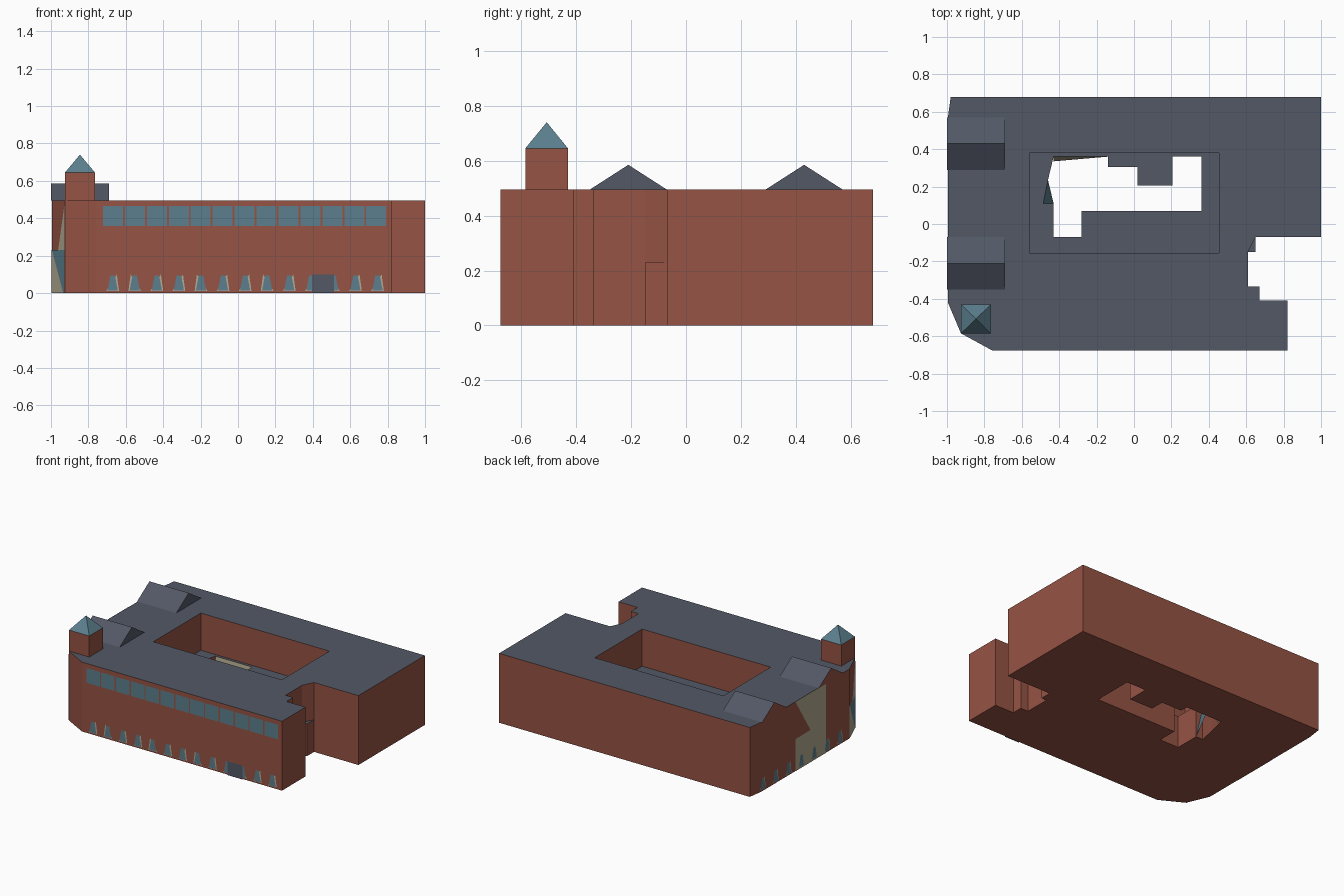
import bpy, bmesh
from mathutils import Vector

if "Cube" in bpy.data.objects:
    bpy.data.objects.remove(bpy.data.objects["Cube"])


def material(name, r, g, b):
    m = bpy.data.materials.new(name)
    m.diffuse_color = (r, g, b, 1)
    m.use_nodes = True
    m.node_tree.nodes["Principled BSDF"].inputs["Base Color"].default_value = m.diffuse_color
    return m


BRICK = material("brick red", 0.305, 0.087, 0.058)
SLATE = material("slate grey", 0.084, 0.098, 0.130)
TEAL = material("teal glass", 0.107, 0.212, 0.270)
BEIGE = material("beige stone", 0.445, 0.402, 0.283)

ROOF, FLOOR = 0.495, 0.23


def add(name, bm, *mats):
    mesh = bpy.data.meshes.new(name)
    bm.to_mesh(mesh)
    bm.free()
    for m in mats:
        mesh.materials.append(m)
    ob = bpy.data.objects.new(name, mesh)
    bpy.context.collection.objects.link(ob)
    return ob


def prism(name, outline, z0, z1, *mats):
    """Extrude a flat outline upwards."""
    bm = bmesh.new()
    face = bm.faces.new([bm.verts.new((x, y, z0)) for x, y in outline])
    ext = bmesh.ops.extrude_face_region(bm, geom=[face])["geom"]
    tops = [v for v in ext if isinstance(v, bmesh.types.BMVert)]
    bmesh.ops.translate(bm, verts=tops, vec=(0, 0, z1 - z0))
    bmesh.ops.recalc_face_normals(bm, faces=bm.faces)
    return add(name, bm, *mats)


def wall_plates(name, p, q, shapes, mat, gap):
    """Flat shapes in (along wall, height) just outside the wall from p to q."""
    p, q = Vector(p), Vector(q)
    d = (q - p).normalized()
    out = Vector((d.y, -d.x)) * gap
    bm = bmesh.new()
    for shape in shapes:
        pts = [(p + d * u + out, z) for u, z in shape]
        bm.faces.new([bm.verts.new((w.x, w.y, z)) for w, z in pts])
    return add(name, bm, mat)


def triangle(name, pts, mat):
    bm = bmesh.new()
    bm.faces.new([bm.verts.new(p) for p in pts])
    return add(name, bm, mat)


# Main block, with an upper courtyard and a smaller, stepped one below it
outline = [(-0.98, 0.68), (-0.995, 0.57), (-0.995, -0.42), (-0.925, -0.585),
           (-0.76, -0.675), (0.82, -0.675), (0.82, -0.41), (0.67, -0.41),
           (0.67, -0.335), (0.61, -0.335), (0.61, -0.15), (0.65, -0.15),
           (0.65, -0.07), (1.0, -0.07), (1.0, 0.68)]
upper_court = [(-0.56, -0.155), (0.455, -0.155), (0.455, 0.38), (-0.56, 0.38)]
lower_court = [(-0.43, -0.07), (-0.28, -0.07), (-0.28, 0.07), (0.36, 0.07),
               (0.36, 0.36), (0.205, 0.36), (0.205, 0.205), (0.02, 0.205),
               (0.02, 0.305), (-0.14, 0.305), (-0.14, 0.36), (-0.43, 0.36),
               (-0.46, 0.235), (-0.485, 0.11), (-0.43, 0.11)]
east_nick = [(0.65, -0.07), (0.61, -0.15), (0.64, -0.2), (0.7, -0.12)]

building = prism("main_building", outline, 0, ROOF, BRICK, SLATE)
cutters = [prism("upper_court_cutter", upper_court, FLOOR, 1),
           prism("lower_court_cutter", lower_court, -0.5, 0.4),
           prism("east_nick_cutter", east_nick, FLOOR, 1)]
for c in cutters:
    c.hide_render = True
    mod = building.modifiers.new(c.name, "BOOLEAN")
    mod.operation, mod.solver, mod.object = "DIFFERENCE", "EXACT", c
graph = bpy.context.evaluated_depsgraph_get()
cut_mesh = bpy.data.meshes.new_from_object(building.evaluated_get(graph))
building.modifiers.clear()
building.data = cut_mesh
cut_mesh.materials.clear()
cut_mesh.materials.append(BRICK)
cut_mesh.materials.append(SLATE)
for f in cut_mesh.polygons:
    f.material_index = 1 if f.normal.z > 0.5 else 0
for c in cutters:
    bpy.data.objects.remove(c)

# Slanted pieces inside the lower courtyard
triangle("court_skylight", [(-0.485, 0.11, 0.229), (-0.43, 0.11, 0.0),
                            (-0.46, 0.235, 0.229)], TEAL)
triangle("court_stone_slope", [(-0.43, 0.36, 0.229), (-0.43, 0.335, 0.0),
                               (-0.14, 0.36, 0.229)], BEIGE)

# Two gabled roofs on the west side, with brick west ends
for name, yc in (("south_gable", -0.21), ("north_gable", 0.43)):
    bm = bmesh.new()
    ends = [[bm.verts.new((x, yc + dy, z)) for dy, z in
             ((-0.14, ROOF), (0.14, ROOF), (0, 0.585))] for x in (-1.0, -0.69)]
    bm.faces.new(ends[0]).material_index = 1
    bm.faces.new(ends[1])
    for i, j in ((1, 2), (2, 0)):
        bm.faces.new([ends[0][i], ends[0][j], ends[1][j], ends[1][i]])
    bmesh.ops.recalc_face_normals(bm, faces=bm.faces)
    add(name, bm, SLATE, BRICK)

# Corner tower with pyramid roof
tower = [(-0.925, -0.585), (-0.765, -0.585), (-0.765, -0.43), (-0.925, -0.43)]
prism("tower", tower, ROOF, 0.645, BRICK)
bm = bmesh.new()
base = [bm.verts.new((x, y, 0.645)) for x, y in tower]
apex = bm.verts.new((-0.845, -0.507, 0.74))
for i in range(4):
    bm.faces.new([base[i], base[(i + 1) % 4], apex])
add("tower_roof", bm, TEAL)

# Front wall: upper row of panes, lower row of tapered windows with stone edges
front = ((0, -0.675), (1, -0.675))
PITCH = 0.1173
panes = []
for i in range(13):
    a = -0.722 + i * PITCH
    panes.append([(a, 0.36), (a + 0.107, 0.36), (a + 0.107, 0.465), (a, 0.465)])
wall_plates("upper_windows", *front, panes, TEAL, 0.005)


def tapered(u):
    return [(u - 0.027, 0.015), (u + 0.027, 0.015), (u + 0.012, 0.095), (u - 0.012, 0.095)]


def stone_edge(u, side):
    pts = [(u - 0.034, 0.012), (u + 0.034, 0.012), (u + side * 0.022, 0.1)]
    return pts


centres = [-0.67 + i * 0.118 for i in range(13)]
wall_plates("lower_window_edges", *front,
            [stone_edge(u, -1 if i % 3 == 1 else 1) for i, u in enumerate(centres)],
            BEIGE, 0.003)
wall_plates("lower_windows", *front, [tapered(u) for u in centres], TEAL, 0.005)
wall_plates("front_door", *front,
            [[(0.395, 0.0), (0.512, 0.0), (0.512, 0.1), (0.395, 0.1)]], SLATE, 0.007)

# West wall, measured southwards from y = 0
west = ((-0.995, 0), (-0.995, -1))
wall_plates("west_stone_panels", *west,
            [[(-0.19, 0), (0.155, 0), (0.155, FLOOR), (-0.19, FLOOR)],
             [(-0.02, FLOOR), (0.155, FLOOR), (0.155, ROOF), (-0.19, ROOF)]],
            BEIGE, 0.002)
spots = [-0.56 + i * 0.145 for i in range(7)]
wall_plates("west_window_edges", *west, [stone_edge(u, 1) for u in spots], BEIGE, 0.003)
wall_plates("west_windows", *west, [tapered(u) for u in spots], TEAL, 0.005)

# Angled south-west corner
corner = ((-0.995, -0.42), (-0.925, -0.585))
L = 0.179
wall_plates("corner_stone", *corner,
            [[(0, 0), (L, 0), (L, FLOOR), (0, FLOOR)],
             [(0.09, FLOOR), (L, FLOOR), (L, 0.48)]], BEIGE, 0.002)
wall_plates("corner_glass", *corner, [[(0.165, 0), (L, 0), (L, FLOOR), (0.01, FLOOR)]],
            TEAL, 0.004)
